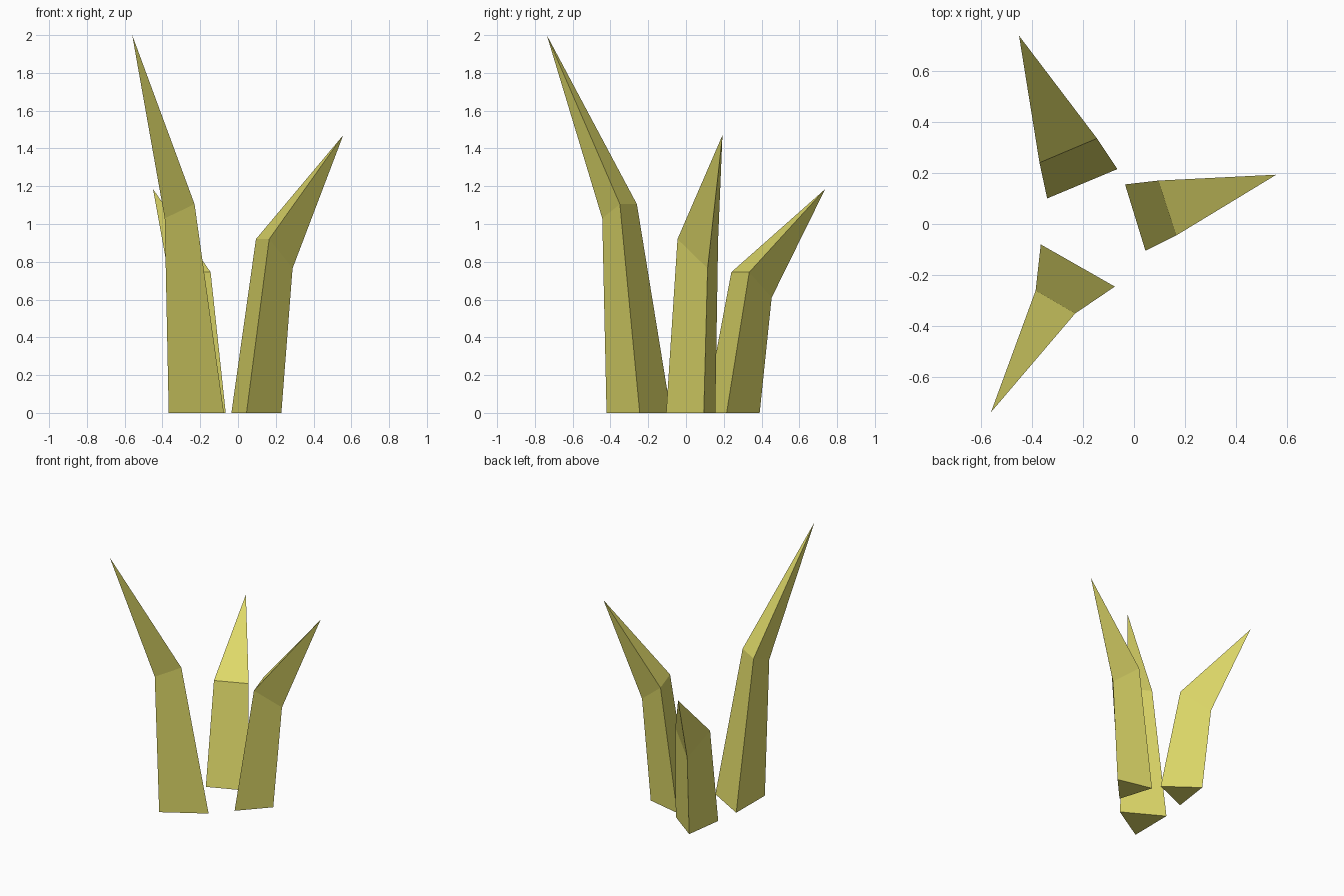
import bpy
import bmesh
from mathutils import Vector

if "Cube" in bpy.data.objects:
    bpy.data.objects.remove(bpy.data.objects["Cube"])

mat = bpy.data.materials.new("olive_yellow")
mat.diffuse_color = (0.73, 0.69, 0.14, 1)
mat.use_nodes = True
mat.node_tree.nodes["Principled BSDF"].inputs["Base Color"].default_value = mat.diffuse_color


def triangle(a, b, depth, z, drop=0.0):
    """Isosceles ring: inner edge a-b, outer corner pushed out by depth and lowered by drop."""
    a, b = Vector(a), Vector(b)
    edge = (b - a).normalized()
    outer = (a + b) / 2 + Vector((-edge.y, edge.x)) * depth
    return [(*a, z), (*b, z), (*outer, z - drop)]


def blade(name, base, bend, tip):
    """Three-sided shard: base ring, bend ring, pointed tip."""
    bm = bmesh.new()
    low = [bm.verts.new(p) for p in base]
    mid = [bm.verts.new(p) for p in bend]
    top = bm.verts.new(tip)
    bm.faces.new(low[::-1])
    for i in range(3):
        j = (i + 1) % 3
        bm.faces.new((low[i], low[j], mid[j], mid[i]))
        bm.faces.new((mid[i], mid[j], top))
    bmesh.ops.recalc_face_normals(bm, faces=bm.faces)
    mesh = bpy.data.meshes.new(name)
    bm.to_mesh(mesh)
    bm.free()
    mesh.materials.append(mat)
    bpy.context.collection.objects.link(bpy.data.objects.new(name, mesh))


# Tall blade, front left
blade("tall_blade",
      triangle((-0.075, -0.245), (-0.365, -0.08), 0.297, 0),
      triangle((-0.23, -0.35), (-0.385, -0.26), 0.16, 1.105, 0.075),
      (-0.56, -0.737, 2.0))

# Short blade, back left
blade("short_blade",
      triangle((-0.34, 0.10), (-0.065, 0.215), 0.252, 0),
      triangle((-0.37, 0.24), (-0.145, 0.335), 0.18, 0.745, 0.135),
      (-0.45, 0.737, 1.185))

# Middle blade, right
blade("middle_blade",
      triangle((-0.035, 0.155), (0.045, -0.105), 0.235, 0),
      triangle((0.095, 0.17), (0.165, -0.045), 0.167, 0.92, 0.155),
      (0.557, 0.193, 1.47))
